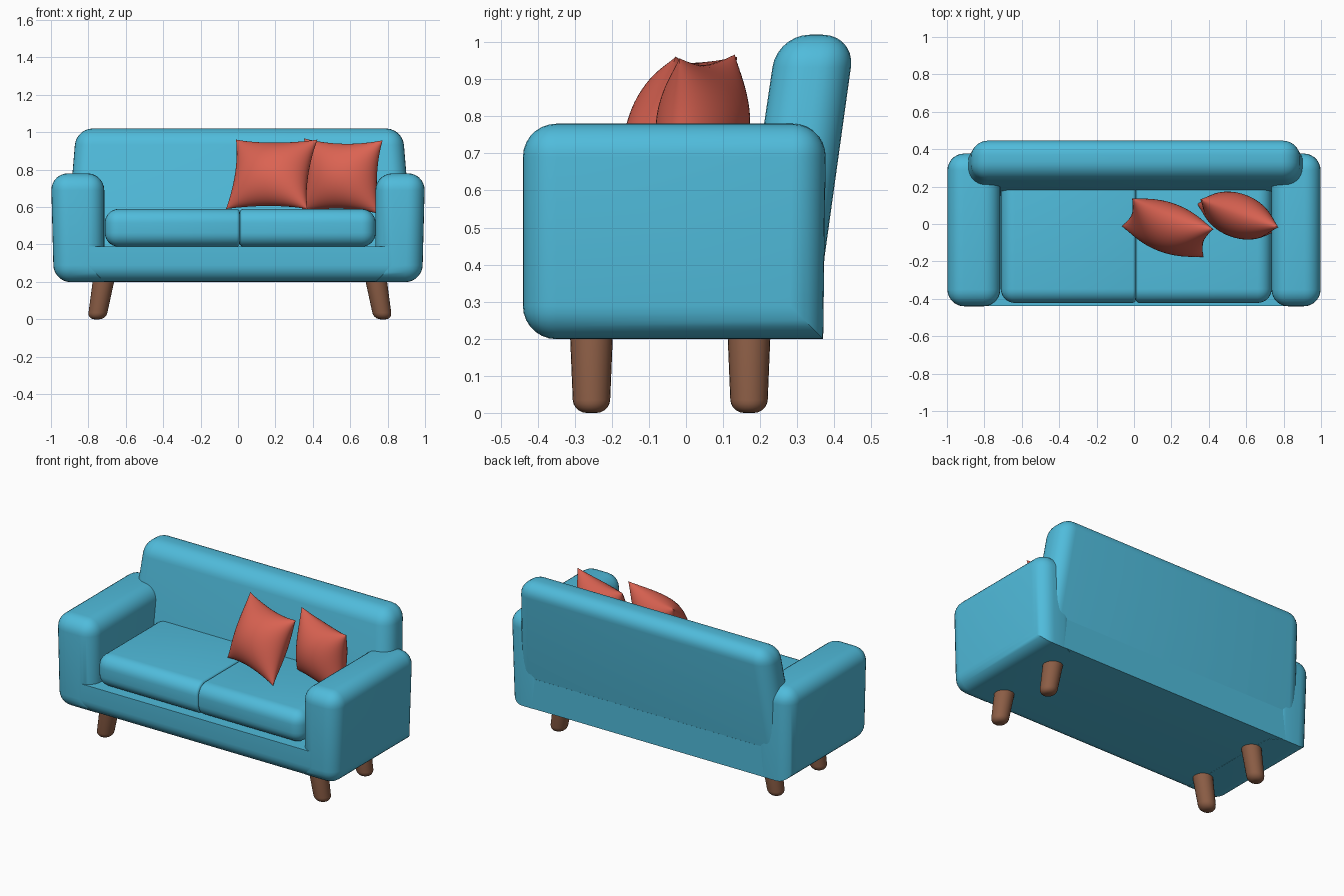
import bpy, bmesh, math
from mathutils import Vector, Matrix

if "Cube" in bpy.data.objects:
    bpy.data.objects.remove(bpy.data.objects["Cube"], do_unlink=True)


def material(name, rgb):
    m = bpy.data.materials.new(name)
    m.use_nodes = True
    m.diffuse_color = (*rgb, 1)
    node = next(n for n in m.node_tree.nodes if n.type == 'BSDF_PRINCIPLED')
    node.inputs["Base Color"].default_value = (*rgb, 1)
    return m


BLUE = material("blue fabric", (0.08, 0.50, 0.71))
RED = material("coral fabric", (0.71, 0.125, 0.085))
WOOD = material("brown wood", (0.26, 0.11, 0.06))


def finish(bm, name, mat):
    """Smooth the surface, keep hard corners sharp and make the object."""
    bmesh.ops.recalc_face_normals(bm, faces=bm.faces)
    for f in bm.faces:
        f.smooth = True
    for e in bm.edges:
        e.smooth = len(e.link_faces) == 2 and e.calc_face_angle() < 0.6
    mesh = bpy.data.meshes.new(name)
    bm.to_mesh(mesh)
    bm.free()
    mesh.materials.append(mat)
    ob = bpy.data.objects.new(name, mesh)
    bpy.context.scene.collection.objects.link(ob)
    return ob


def bevel(bm, edges, radius, segments=7):
    bmesh.ops.bevel(bm, geom=edges, offset=radius, offset_type='OFFSET',
                    segments=segments, profile=0.5, affect='EDGES', clamp_overlap=True)


def block(bottom, top, radius, keep):
    """Tapered box; each end is (x0, x1, y0, y1, z). keep(x, y, z) picks the
    edges to round from the signs of their position on a unit cube."""
    bm = bmesh.new()
    bmesh.ops.create_cube(bm, size=2)
    rounded = []
    for e in bm.edges:
        mid = (e.verts[0].co + e.verts[1].co) / 2
        if keep(*(round(c) for c in mid)):
            rounded.append(e)
    for v in bm.verts:
        x0, x1, y0, y1, z = top if v.co.z > 0 else bottom
        v.co = (x1 if v.co.x > 0 else x0, y1 if v.co.y > 0 else y0, z)
    bevel(bm, rounded, radius)
    return bm


# Frame: base with a rounded front underside
finish(block((-0.88, 0.88, -0.439, 0.37, 0.2), (-0.88, 0.88, -0.439, 0.37, 0.39), 0.09,
             lambda x, y, z: (y, z) == (-1, -1)), "base", BLUE)

# Arms: flared outward, square along the inner and rear underside
for side, label in ((1, "left"), (-1, "right")):
    inner = 0.725 * side + 0.01
    low, high = sorted((inner, 0.985 * side)), sorted((inner, side))
    arm = block((*low, -0.44, 0.37, 0.199), (*high, -0.44, 0.378, 0.78), 0.09,
                lambda x, y, z: not (z == -1 and (x == -side or y == 1)))
    finish(arm, label + "_arm", BLUE)

# Leaning backrest
finish(block((-0.925, 0.94, 0.14, 0.357, 0.3), (-0.865, 0.88, 0.246, 0.457, 1.02), 0.088,
             lambda x, y, z: z != -1), "backrest", BLUE)

# Seat cushions: one long pad split in two with a softened seam
SEAM = 0.01
for side, label in ((1, "left"), (-1, "right")):
    ends = (-0.712, 0.736, -0.422, 0.25)
    bm = block((*ends, 0.388), (*ends, 0.59), 0.075, lambda x, y, z: True)
    cut = bmesh.ops.bisect_plane(bm, geom=bm.verts[:] + bm.edges[:] + bm.faces[:],
                                 plane_co=(SEAM, 0, 0), plane_no=(-side, 0, 0),
                                 clear_outer=True)
    rim = [g for g in cut["geom_cut"] if isinstance(g, bmesh.types.BMEdge)]
    bmesh.ops.contextual_create(bm, geom=rim)
    bmesh.ops.recalc_face_normals(bm, faces=bm.faces)
    bevel(bm, [e for e in bm.edges if all(abs(v.co.x - SEAM) < 1e-4 for v in e.verts)],
          0.018, 3)
    finish(bm, label + "_seat_cushion", BLUE)

# Splayed tapered legs with rounded feet
for side, label in ((1, "left"), (-1, "right")):
    for y, place in ((-0.255, "front"), (0.17, "rear")):
        bm = bmesh.new()
        bmesh.ops.create_cone(bm, cap_ends=True, segments=24, radius1=0.049,
                              radius2=0.059, depth=0.24)
        bevel(bm, [e for e in bm.edges if all(v.co.z < 0 for v in e.verts)], 0.035, 5)
        for v in bm.verts:
            v.co.z += 0.12
            v.co.x += side * (0.765 - 0.175 * v.co.z) + 0.01
            v.co.y += y
        finish(bm, f"{place}_{label}_leg", WOOD)


def pillow(name, centre, across, up, half_thick):
    """Puffed square with pulled-out corners; across and up are half sides."""
    across, up = Vector(across), Vector(up)
    out = across.cross(up).normalized()
    bm = bmesh.new()
    for face in (1, -1):
        grid = bmesh.ops.create_grid(bm, x_segments=28, y_segments=28, size=1)
        for vert in grid["verts"]:
            # crowd the rows towards the rim for a round edge
            u, v = (math.sin(c * math.pi / 2) for c in vert.co[:2])
            puff = max(0, (1 - u * u) * (1 - v * v)) ** 0.55
            pinch_u = u * (1 - 0.12 * (1 - v * v))
            pinch_v = v * (1 - 0.12 * (1 - u * u))
            vert.co = (Vector(centre) + across * pinch_u + up * pinch_v
                       + out * face * half_thick * puff)
    bmesh.ops.remove_doubles(bm, verts=bm.verts, dist=0.0003)
    finish(bm, name, RED)


# Scatter pillows
pillow("front_pillow", (0.18, -0.02, 0.775), (0.218, -0.083, 0), (0.027, 0.075, 0.186), 0.125)
pillow("rear_pillow", (0.555, 0.045, 0.765), (0.21, -0.075, -0.005), (0.008, 0.012, 0.197), 0.118)
